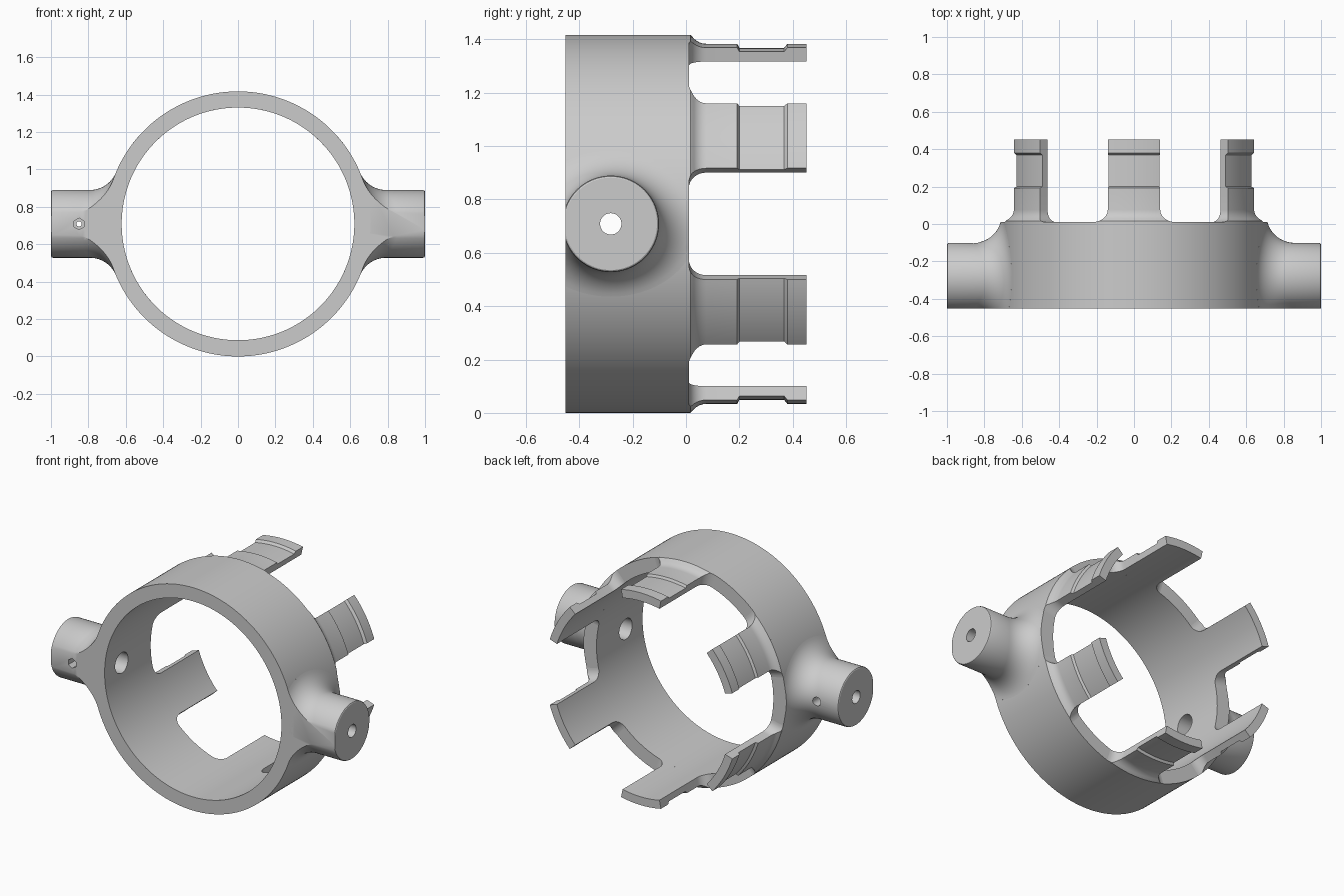
import bpy, bmesh, math
from mathutils import Vector, Matrix

if "Cube" in bpy.data.objects:
    bpy.data.objects.remove(bpy.data.objects["Cube"], do_unlink=True)

RING_R, BORE_R = 0.7085, 0.622
FRONT, BACK, TAB_END = -0.452, 0.011, 0.452
BOSS_R, BOSS_Y, FILLET = 0.181, -0.282, 0.15
TAB_R, GROOVE_R, TAB_FILLET = 0.675, 0.66, 0.065

grey = bpy.data.materials.new("grey_metal")
grey.use_nodes = True
colour = (0.6, 0.6, 0.6, 1)
grey.diffuse_color = colour
grey.node_tree.nodes["Principled BSDF"].inputs["Base Color"].default_value = colour


def finish(name, bm):
    bmesh.ops.recalc_face_normals(bm, faces=bm.faces)
    mesh = bpy.data.meshes.new(name)
    bm.to_mesh(mesh)
    bm.free()
    mesh.materials.append(grey)
    ob = bpy.data.objects.new(name, mesh)
    bpy.context.collection.objects.link(ob)
    return ob


def loft(rows):
    """Skin closed rows of points and cap both ends."""
    bm = bmesh.new()
    rings = [[bm.verts.new(p) for p in row] for row in rows]
    n = len(rings[0])
    for a, b in zip(rings, rings[1:]):
        for i in range(n):
            j = (i + 1) % n
            bm.faces.new((a[i], a[j], b[j], b[i]))
    bm.faces.new(rings[0])
    bm.faces.new(rings[-1])
    return bm


def rod(name, axis, radius, start, end, centre=(0, 0, 0), sides=48):
    """Cylinder along x or y between two positions on that axis."""
    bm = bmesh.new()
    turn = Matrix.Rotation(math.pi / 2, 4, "Y" if axis == 0 else "X")
    place = Vector(centre)
    place[axis] = (start + end) / 2
    bmesh.ops.create_cone(bm, cap_ends=True, segments=sides, radius1=radius, radius2=radius,
                          depth=abs(end - start), matrix=Matrix.Translation(place) @ turn)
    return finish(name, bm)


def cut(target, cutter):
    mod = target.modifiers.new("cut", "BOOLEAN")
    mod.operation = "DIFFERENCE"
    mod.solver = "EXACT"
    mod.object = cutter
    bpy.context.view_layer.objects.active = target
    bpy.ops.object.modifier_apply(modifier=mod.name)
    bpy.data.objects.remove(cutter, do_unlink=True)


def counterbore(side):
    return rod("counterbore", 0, 0.065, side * 0.4, side * 0.76, (0, BOSS_Y, 0))


def boss(name, side):
    """Side boss with a rolling-ball fillet onto the ring, trimmed flat front and back."""
    def circle(x, r):
        return [(side * x, BOSS_Y + r * math.cos(a), r * math.sin(a)) for a in angles]
    angles = [math.tau * i / 72 for i in range(72)]
    rows = [circle(1.0, BOSS_R - 0.008), circle(0.997, BOSS_R - 0.003), circle(0.99, BOSS_R)]
    reach, orbit, steps = BOSS_R + FILLET, RING_R + FILLET, 12
    for s in range(steps + 1):
        row = []
        for a in angles:
            y, z = reach * math.cos(a), reach * math.sin(a)
            c = Vector((math.sqrt(orbit ** 2 - z ** 2), y, z))
            to_boss = Vector((0, -math.cos(a), -math.sin(a)))
            to_ring = Vector((-c.x, 0, -z)).normalized()
            p = c + FILLET * to_boss.slerp(to_ring, s / steps)
            row.append((side * p.x, p.y + BOSS_Y, p.z))
        rows.append(row)
    rows.append([(side * 0.4, y, z) for x, y, z in rows[-1]])
    bm = loft(rows)
    for y, facing in ((FRONT, -1), (BACK, 1)):
        result = bmesh.ops.bisect_plane(bm, geom=bm.verts[:] + bm.edges[:] + bm.faces[:],
                                        plane_co=(0, y, 0), plane_no=(0, facing, 0),
                                        clear_outer=True)
        rim = [e for e in result["geom_cut"] if isinstance(e, bmesh.types.BMEdge)]
        bmesh.ops.edgeloop_fill(bm, edges=rim)
    ob = finish(name, bm)
    # The inner end stops inside the ring wall
    cut(ob, rod("inner_trim", 1, 0.665, -0.9, 0.9, sides=192))
    cut(ob, rod("axle_hole", 0, 0.04, side * 0.4, side * 1.2, (0, BOSS_Y, 0)))
    cut(ob, counterbore(side))
    return ob


def tab(name, angle):
    """Grooved finger with a flared root."""
    def section(y, r, half):
        n = 16
        sweep = [angle + half * (2 * i / n - 1) for i in range(n + 1)]
        pts = [(r, a) for a in sweep] + [(BORE_R, a) for a in reversed(sweep)]
        return [(q * math.cos(a), y, q * math.sin(a)) for q, a in pts]
    half = math.radians(12)
    profile = []
    for i in range(9):
        u = math.pi / 2 * (1 - i / 8)
        flare = TAB_FILLET * (1 - math.cos(u))
        y = BACK + TAB_FILLET * (1 - math.sin(u))
        profile.append((y, min(RING_R, TAB_R + flare), half + flare / TAB_R))
    profile += [(y, r, half) for y, r in ((0.192, TAB_R), (0.2, GROOVE_R), (0.368, GROOVE_R),
                                          (0.38, TAB_R), (TAB_END, TAB_R))]
    return finish(name, loft([section(*p) for p in profile]))


# Ring with openings behind both bosses
ring = rod("ring", 1, RING_R, FRONT, BACK, sides=192)
cut(ring, rod("bore", 1, BORE_R, -0.9, 0.9, sides=192))
for side in (-1, 1):
    cut(ring, counterbore(side))

# Side bosses; the right one has a cross screw hole with nut pocket and head recess
left_boss = boss("left_boss", 1)
right_boss = boss("right_boss", -1)
spot = (-0.85, 0, 0)
cut(right_boss, rod("screw_hole", 1, 0.014, -0.6, 0.1, spot, 24))
cut(right_boss, rod("nut_pocket", 1, 0.031, -0.6, -0.39, spot, 6))
cut(right_boss, rod("head_recess", 1, 0.027, -0.17, 0.1, spot, 32))

# Six fingers around the back rim
tabs = [tab(f"tab_{k + 1}", math.radians(30 + 60 * k)) for k in range(6)]

# Stand on the floor and shade
bpy.ops.object.select_all(action="DESELECT")
for ob in [ring, left_boss, right_boss] + tabs:
    ob.data.transform(Matrix.Translation((0, 0, RING_R)))
    ob.select_set(True)
bpy.context.view_layer.objects.active = ring
bpy.ops.object.shade_smooth_by_angle(angle=math.radians(30))
